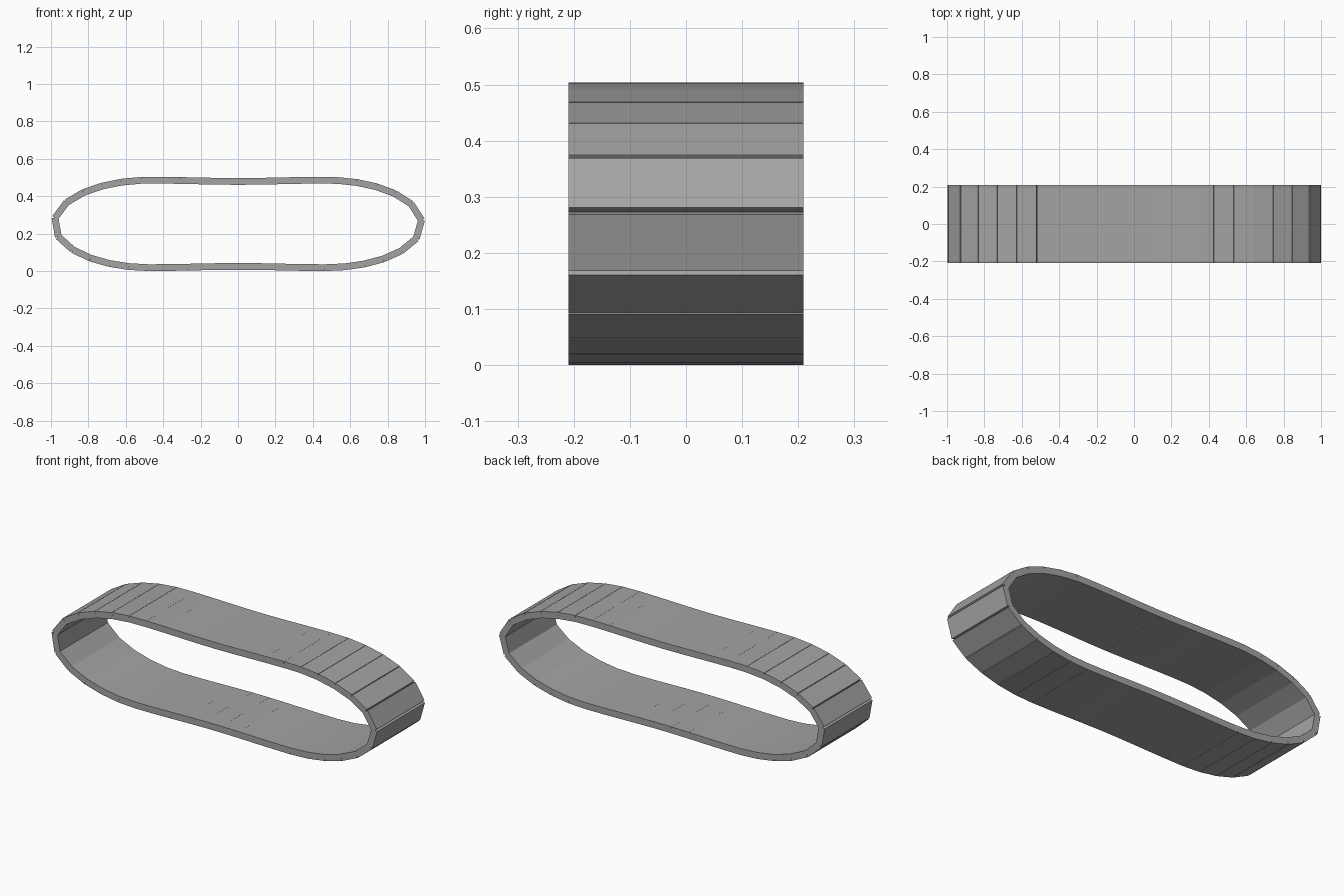
import bpy
import bmesh
import math
from mathutils import Vector, Matrix
from mathutils.geometry import interpolate_bezier

PLATES = 41
THICK, WIDTH = 0.036, 0.418
MID_Z, START = 0.252, 0.02

cube = bpy.data.objects.get("Cube")
if cube:
    bpy.data.objects.remove(cube, do_unlink=True)

# Plain grey metal
grey = bpy.data.materials.new("track grey")
grey.use_nodes = True
colour = (0.37, 0.37, 0.37, 1)
grey.diffuse_color = colour
grey.node_tree.nodes["Principled BSDF"].inputs["Base Color"].default_value = colour


def bezier(a, b, c, d):
    return [Vector(p) for p in interpolate_bezier(
        Vector(a), Vector(b), Vector(c), Vector(d), 60)]


# Quarter of the track path: rounded end, then a slight sag to the middle
END, TOP, RISE, SAG = 0.983, 0.47, 0.234, 0.227
quarter = bezier((END, 0, 0), (END, 0, 0.55 * RISE),
                 (TOP + 0.55 * (END - TOP), 0, RISE), (TOP, 0, RISE))
quarter += bezier((TOP, 0, RISE), (0.3, 0, RISE), (0.16, 0, SAG), (0, 0, SAG))[1:]

# Mirror the quarter into a closed loop
half = quarter + [Vector((-p.x, 0, p.z)) for p in reversed(quarter[:-1])]
loop = half + [Vector((p.x, 0, -p.z)) for p in reversed(half[:-1])]
lengths = [0.0]
for a, b in zip(loop, loop[1:]):
    lengths.append(lengths[-1] + (b - a).length)
pitch = lengths[-1] / PLATES


def point_at(distance):
    distance %= lengths[-1]
    for i in range(len(loop) - 1):
        if distance <= lengths[i + 1]:
            t = (distance - lengths[i]) / (lengths[i + 1] - lengths[i])
            return loop[i].lerp(loop[i + 1], t)
    return loop[-1]


# One flat plate shared by the whole track
mesh = bpy.data.meshes.new("track_plate")
bm = bmesh.new()
bmesh.ops.create_cube(bm, size=1, matrix=Matrix.Diagonal((pitch, WIDTH, THICK, 1)))
bm.to_mesh(mesh)
bm.free()
mesh.materials.append(grey)

# Lay the plates end to end along the loop
for i in range(PLATES):
    a = point_at(START + i * pitch)
    b = point_at(START + (i + 1) * pitch)
    plate = bpy.data.objects.new(f"track_plate_{i + 1}", mesh)
    plate.location = (a + b) / 2 + Vector((0, 0, MID_Z))
    plate.rotation_euler.y = -math.atan2(b.z - a.z, b.x - a.x)
    bpy.context.collection.objects.link(plate)
